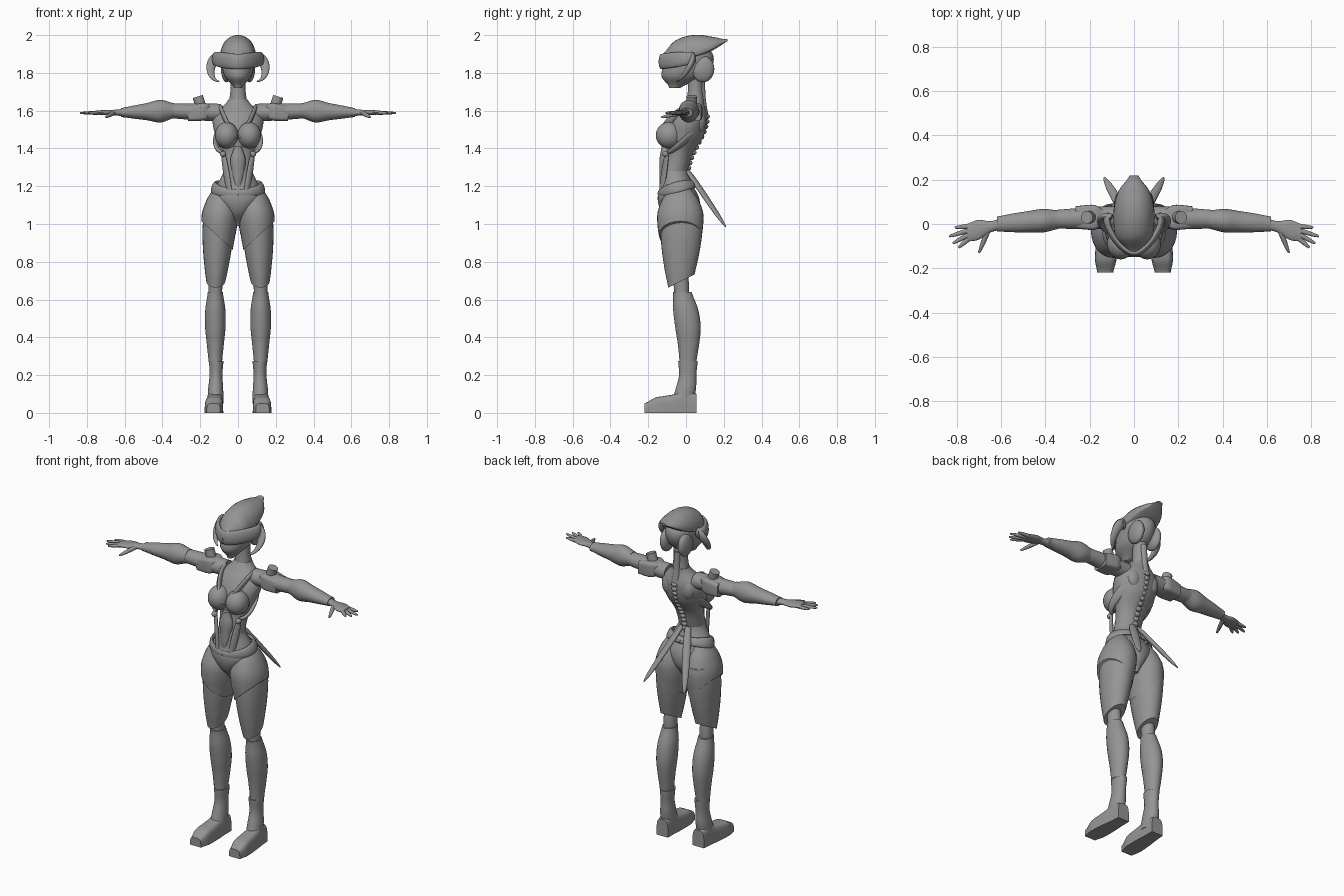
import bpy
import bmesh
import math
from mathutils import Vector

default_cube = bpy.data.objects.get("Cube")
if default_cube:
    bpy.data.objects.remove(default_cube, do_unlink=True)

# One flat grey for the whole figure
armour_grey = bpy.data.materials.new("armour_grey")
armour_grey.use_nodes = True
grey = (.3, .3, .3, 1)
armour_grey.diffuse_color = grey
armour_grey.node_tree.nodes["Principled BSDF"].inputs["Base Color"].default_value = grey

X_AXIS, Y_AXIS, Z_AXIS = Vector((1, 0, 0)), Vector((0, 1, 0)), Vector((0, 0, 1))
PLANES = {"X": (Y_AXIS, Z_AXIS), "Y": (X_AXIS, Z_AXIS), "Z": (X_AXIS, Y_AXIS)}
parts = []


def finish(name, bm, mirrored):
    """Turn a bmesh into a named part, optionally mirrored across x."""
    bmesh.ops.recalc_face_normals(bm, faces=bm.faces)
    mesh = bpy.data.meshes.new(name)
    bm.to_mesh(mesh)
    bm.free()
    mesh.materials.append(armour_grey)
    part = bpy.data.objects.new(name, mesh)
    bpy.context.collection.objects.link(part)
    if mirrored:
        part.modifiers.new("mirror", "MIRROR").use_mirror_merge = False
    parts.append(part)


def spline(values, t):
    """Smooth curve through evenly spaced values, for t from zero to one."""
    last = len(values) - 1
    i = min(int(t * last), last - 1)
    f = t * last - i
    start, end = values[i], values[i + 1]
    slope_in = (end - values[max(i - 1, 0)]) / 2
    slope_out = (values[min(i + 2, last)] - start) / 2
    blend = f * f * (3 - 2 * f)
    value = start + (end - start) * blend + slope_in * f * (1 - f) ** 2 - slope_out * f * f * (1 - f)
    return max(value, .001)


def skin(bm, rings):
    """Join rings of vertices into a closed surface."""
    for low, high in zip(rings, rings[1:]):
        for k in range(len(low)):
            bm.faces.new((low[k - 1], low[k], high[k], high[k - 1]))
    bm.faces.new(rings[0])
    bm.faces.new(rings[-1])


def limb(name, axis, start, end, widths, depths=None, flat=1, bend=(0, 0, 0),
         mirrored=True, sides=28, power=2, floor=1, cut=None):
    """Sweep an oval from start to end; PATH turns the oval along a bowed arc."""
    start, end, bend = Vector(start), Vector(end), Vector(bend)
    depths = depths or [width * flat for width in widths]
    steps = 6 * len(widths)
    times = [i / steps for i in range(steps + 1)]
    centres = []
    for t in times:
        along = (1 - math.cos(math.pi * t)) / 2 if axis == "PATH" else t
        centres.append(start.lerp(end, along) + bend * math.sin(math.pi * t))
    bm = bmesh.new()
    rings = []
    previous = None
    for i, t in enumerate(times):
        if axis == "PATH":
            tangent = (centres[min(i + 1, steps)] - centres[max(i - 1, 0)]).normalized()
            if previous is None:
                across = tangent.cross(Z_AXIS).normalized()
            else:
                across = previous.rotation_difference(tangent) @ across
            previous = tangent
            u, v = across, across.cross(tangent)
        else:
            u, v = PLANES[axis]
        width, depth = spline(widths, t), spline(depths, t)
        ring = []
        for k in range(sides):
            angle = math.tau * k / sides
            c, s = math.cos(angle), math.sin(angle)
            a = math.copysign(abs(c) ** (2 / power), c) * width
            b = math.copysign(abs(s) ** (2 / power), s) * depth
            ring.append(bm.verts.new(centres[i] + u * a + v * (b if s > 0 else b * floor)))
        rings.append(ring)
    skin(bm, rings)
    if cut:
        bmesh.ops.bisect_plane(bm, geom=bm.verts[:] + bm.edges[:] + bm.faces[:],
                               plane_co=cut[0], plane_no=cut[1], clear_outer=True)
        bmesh.ops.holes_fill(bm, edges=bm.edges)
    finish(name, bm, mirrored)


def ball(name, centre, size, mirrored=True):
    """An ellipsoid with the given half sizes."""
    bm = bmesh.new()
    bmesh.ops.create_uvsphere(bm, u_segments=24, v_segments=16, radius=1)
    bmesh.ops.scale(bm, vec=size, verts=bm.verts)
    bmesh.ops.translate(bm, vec=centre, verts=bm.verts)
    finish(name, bm, mirrored)


# Torso, neck and head
limb("pelvis", "Z", (0, -.02, .99), (0, -.06, 1.28), [.02, .08, .135, .11, .075],
     [.05, .1, .11, .085, .07], mirrored=False, sides=40)
limb("ribcage", "Z", (0, -.06, 1.28), (0, .05, 1.66), [.075, .085, .12, .13, .05],
     [.07, .07, .1, .09, .045], mirrored=False, sides=40)
limb("neck", "Z", (0, .05, 1.62), (0, .05, 1.8), [.05, .04, .04], mirrored=False)
limb("head", "Z", (0, -.06, 1.72), (0, .02, 1.96), [.02, .07, .085, .085, .05],
     [.03, .11, .13, .12, .07], bend=(0, .03, 0), mirrored=False)
ball("ear_disc", (.06, .09, 1.82), (.03, .06, .07))

# Helmet dome sweeping to a rear point, visor and curled side horns
limb("helmet", "Y", (0, -.135, 1.88), (0, .22, 1.97), [.02, .08, .093, .09, .07, .02],
     [.01, .085, .108, .095, .055, .01], bend=(0, 0, -.03), mirrored=False, floor=.2)
limb("visor", "PATH", (0, -.13, 1.86), (.11, .04, 1.88), [.015, .015], [.04, .04, .03],
     bend=(.04, -.01, 0))
limb("side_horn", "PATH", (.1, .03, 1.88), (.1, -.05, 1.755), [.015, .014, .002],
     [.03, .022, .004], bend=(.045, .02, 0))

# Chest and belly armour
ball("bust", (.06, -.09, 1.47), (.062, .07, .07))
limb("belly_plate", "Z", (0, -.11, 1.41), (0, -.11, 1.15), [.02, .04, .035, .025, .01],
     [.02, .03, .03, .03, .02], mirrored=False)
limb("collar_strap", "PATH", (.09, .01, 1.62), (.01, -.115, 1.46), [.01, .01], [.01, .02, .01],
     bend=(.01, -.04, 0))
limb("flank_strap", "PATH", (.08, -.1, 1.38), (.04, -.135, 1.14), [.01, .01], [.01, .02, .01])
limb("rib_band", "PATH", (.03, .09, 1.53), (.08, -.09, 1.38), [.01, .01], [.02, .025, .01],
     bend=(.055, .01, 0))
limb("hip_belt", "PATH", (0, -.14, 1.16), (0, .045, 1.21), [.01, .01], [.02, .03, .02],
     bend=(.13, 0, .01))
ball("rib_stud", (.08, -.11, 1.37), (.016, .016, .016))
ball("shoulder_blade", (.06, .07, 1.54), (.045, .035, .06))

# Spine beads follow the curve of the back
bead_count = 12
for i in range(bead_count):
    t = i / (bead_count - 1)
    ball("vertebra_" + str(i), (0, .01 + .05 * (1 - math.cos(math.pi * t)), 1.27 + .3 * t),
         (.018, .016, .014), mirrored=False)
limb("nape_guard", "Z", (0, .09, 1.56), (0, .08, 1.76), [.03, .02, .02], mirrored=False)

# Twin back tails
limb("tail", "PATH", (.02, .01, 1.28), (.135, .21, .985), [.015, .022, .018, .003], flat=.6)

# Legs: angled hip shell over thigh armour, knee, shin and boot
limb("hip_shell", "Z", (.085, -.03, 1.2), (.11, -.03, .85), [.04, .075, .095, .095, .087, .08],
     flat=1.27, cut=((.2, 0, 1.02), (1, 0, -1.1)))
limb("thigh_armour", "Z", (.1, -.02, 1.08), (.12, -.035, .64), [.08, .083, .075, .06, .042],
     flat=1.34, cut=((.1, -.1, .66), (0, 1, -2)))
limb("knee", "Z", (.12, -.03, .76), (.12, -.02, .6), [.035, .037, .035], flat=1.1)
limb("shin_armour", "Z", (.12, -.02, .64), (.12, .01, .27), [.04, .053, .054, .045, .036],
     flat=1.25, bend=(0, .015, 0))
limb("boot_shaft", "Z", (.115, .01, .275), (.12, -.02, .05), [.038, .034, .04, .042],
     flat=1.35, bend=(0, .01, 0))
limb("boot_foot", "Y", (.12, .055, 0), (.13, -.22, 0), [.038, .04, .045, .048, .048, .036],
     [.1, .12, .1, .09, .08, .05], power=4, sides=32, floor=0)

# Arms
limb("upper_arm", "X", (.09, .03, 1.59), (.4, .02, 1.6), [.05, .05, .045, .04], flat=.92)
limb("forearm_armour", "X", (.34, .02, 1.6), (.62, 0, 1.59), [.042, .053, .048, .042, .034],
     [.04, .06, .046, .035, .024])
limb("palm", "X", (.6, 0, 1.59), (.755, -.04, 1.59), [.025, .026, .045, .04],
     [.02, .015, .014, .01])

# Fingers fan out from the palm
for i, length in enumerate([.07, .1, .09, .07]):
    root = Vector((.74, -.01 - .017 * i, 1.588))
    angle = -math.radians(5 + 12 * i)
    tip = root + Vector((math.cos(angle), math.sin(angle), 0)) * length
    limb("finger_" + str(i), "PATH", root, tip, [.011, .01, .004], flat=.9, sides=12)
limb("thumb", "PATH", (.66, -.03, 1.588), (.7, -.13, 1.565), [.012, .011, .004], sides=12)

# Shoulder pads and their tilted knobs
limb("shoulder_pad", "X", (.13, .03, 1.6), (.265, .03, 1.585), [.03, .055, .055, .05],
     [.03, .045, .045, .04], power=5, sides=32)
limb("shoulder_knob", "PATH", (.19, .03, 1.6), (.213, .03, 1.675), [.028, .028])

# Smooth shading that keeps the plate edges crisp
bpy.ops.object.select_all(action="DESELECT")
for part in parts:
    part.select_set(True)
bpy.context.view_layer.objects.active = parts[0]
bpy.ops.object.shade_smooth_by_angle(angle=math.radians(40))
